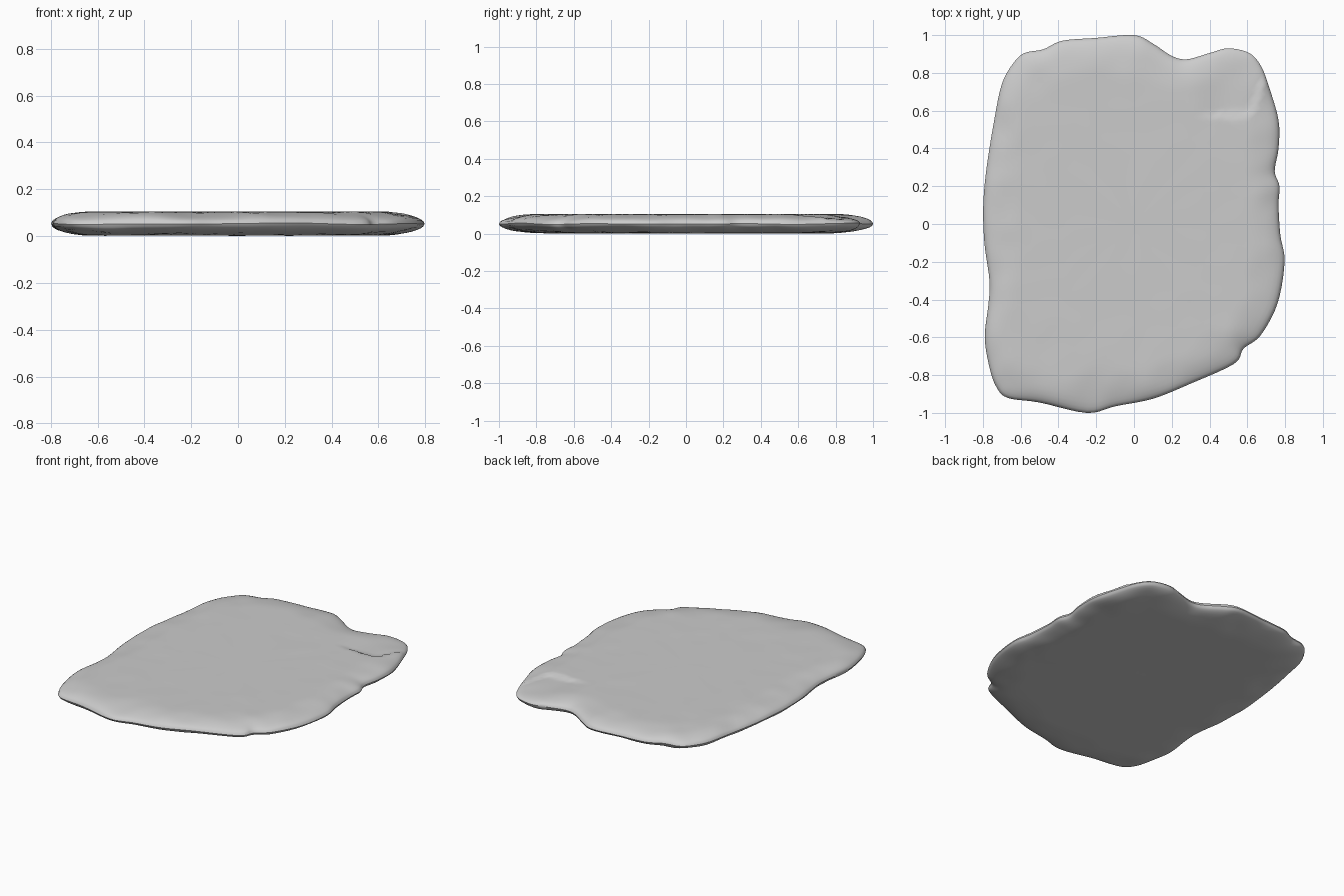
import bpy, bmesh, math
from mathutils import Vector, noise

if "Cube" in bpy.data.objects:
    bpy.data.objects.remove(bpy.data.objects["Cube"])

# Slab outline seen from above, counter-clockwise from the back
OUTLINE = [(0, 1), (-.2, .985), (-.38, .97), (-.48, .925), (-.58, .905), (-.64, .85),
           (-.7, .74), (-.74, .55), (-.78, .3), (-.798, .1), (-.792, -.1), (-.765, -.3),
           (-.77, -.42), (-.79, -.6), (-.765, -.76), (-.73, -.86), (-.67, -.92),
           (-.5, -.945), (-.25, -1), (-.1, -.965), (.1, -.925), (.3, -.845), (.53, -.74),
           (.58, -.66), (.67, -.59), (.76, -.42), (.797, -.2), (.775, -.06), (.765, .1),
           (.77, .2), (.745, .28), (.765, .4), (.765, .55), (.71, .74), (.67, .84),
           (.61, .905), (.5, .93), (.4, .905), (.28, .872), (.2, .89), (.1, .955)]
MID, TOP, BOTTOM, STEPS = 0.052, 0.104, 0.002, 5


def smooth_loop(pts, steps):
    """Closed Catmull-Rom curve through the points."""
    out, n = [], len(pts)
    for i in range(n):
        a, b, c, d = (Vector(pts[(i + k) % n]) for k in (-1, 0, 1, 2))
        for s in range(steps):
            t = s / steps
            out.append(0.5 * (2 * b + (c - a) * t + (2 * a - 5 * b + 4 * c - d) * t * t
                              + (3 * b - a - 3 * c + d) * t ** 3))
    return out


def ramp(x, a, b):
    t = max(0, min(1, (x - a) / (b - a)))
    return t * t * (3 - 2 * t)


def chip(x, y):
    """Depth of the flaked ledge at the back right corner."""
    edge = 0.57 + 0.2 * ramp(x, 0.6, 0.7) + 0.012 * noise.noise((x * 25, 0, 0))
    along = ramp(x, 0.3, 0.5)
    return 0.016 * along * ramp(y, edge - 0.01, edge + 0.025)


edge = smooth_loop(OUTLINE, STEPS)
n = len(edge)
# Softened outline that the inner rings blend towards
soft = [sum((edge[(i + k) % n] for k in range(-8, 9)), Vector((0, 0))) / 17 for i in range(n)]

bm = bmesh.new()


def make_ring(d, side):
    ring = []
    reach = 0.19 if side > 0 else 0.23
    for i in range(n):
        w = ramp(d, 0, 0.15)
        p = edge[i].lerp(soft[i], w)
        r = p.length
        p = p * (1 - d / 0.95) if d > 0.25 else p * (1 - d / r * (1 - d / 0.25) - d / 0.95 * (d / 0.25))
        # worn rim is wider or narrower around the slab
        local = reach * (1 + 0.35 * noise.noise((edge[i].x * 3, edge[i].y * 3, side * 4)))
        u = max(0, 1 - d / local)
        h = math.sqrt(1 - u * u)
        mid = MID + 0.007 * noise.noise((edge[i].x * 2.5, edge[i].y * 2.5, 7))
        z = mid + ((TOP if side > 0 else BOTTOM) - mid) * h
        # rough flaking, strongest on the rim
        rough = 0.012 * h * u + 0.0012 * h
        z += rough * noise.noise((p.x * 7, p.y * 7, side * 3))
        if side > 0:
            z -= chip(p.x, p.y) * h
        ring.append(bm.verts.new((p.x, p.y, max(z, 0))))
    return ring


def bridge(a, b):
    for i in range(n):
        j = (i + 1) % n
        bm.faces.new((a[i], a[j], b[j], b[i]))


# Rim, then top and bottom surfaces
rim = make_ring(0, 1)
fine = [.006, .016, .03, .05, .075, .1, .13, .16, .19, .22, .25]
for side in (1, -1):
    depths = fine + ([.25 + .02 * k for k in range(1, 14)] if side > 0 else []) + [.6, .75, .88]
    prev = rim
    for d in depths:
        ring = make_ring(d, side)
        bridge(prev, ring)
        prev = ring
    centre = bm.verts.new((0, 0, TOP if side > 0 else 0))
    for i in range(n):
        bm.faces.new((prev[i], prev[(i + 1) % n], centre))

bmesh.ops.recalc_face_normals(bm, faces=bm.faces)
mesh = bpy.data.meshes.new("stone_slab")
bm.to_mesh(mesh)
bm.free()
slab = bpy.data.objects.new("stone_slab", mesh)
bpy.context.collection.objects.link(slab)
bpy.context.view_layer.objects.active = slab
slab.select_set(True)
bpy.ops.object.shade_smooth_by_angle(angle=math.radians(40))
